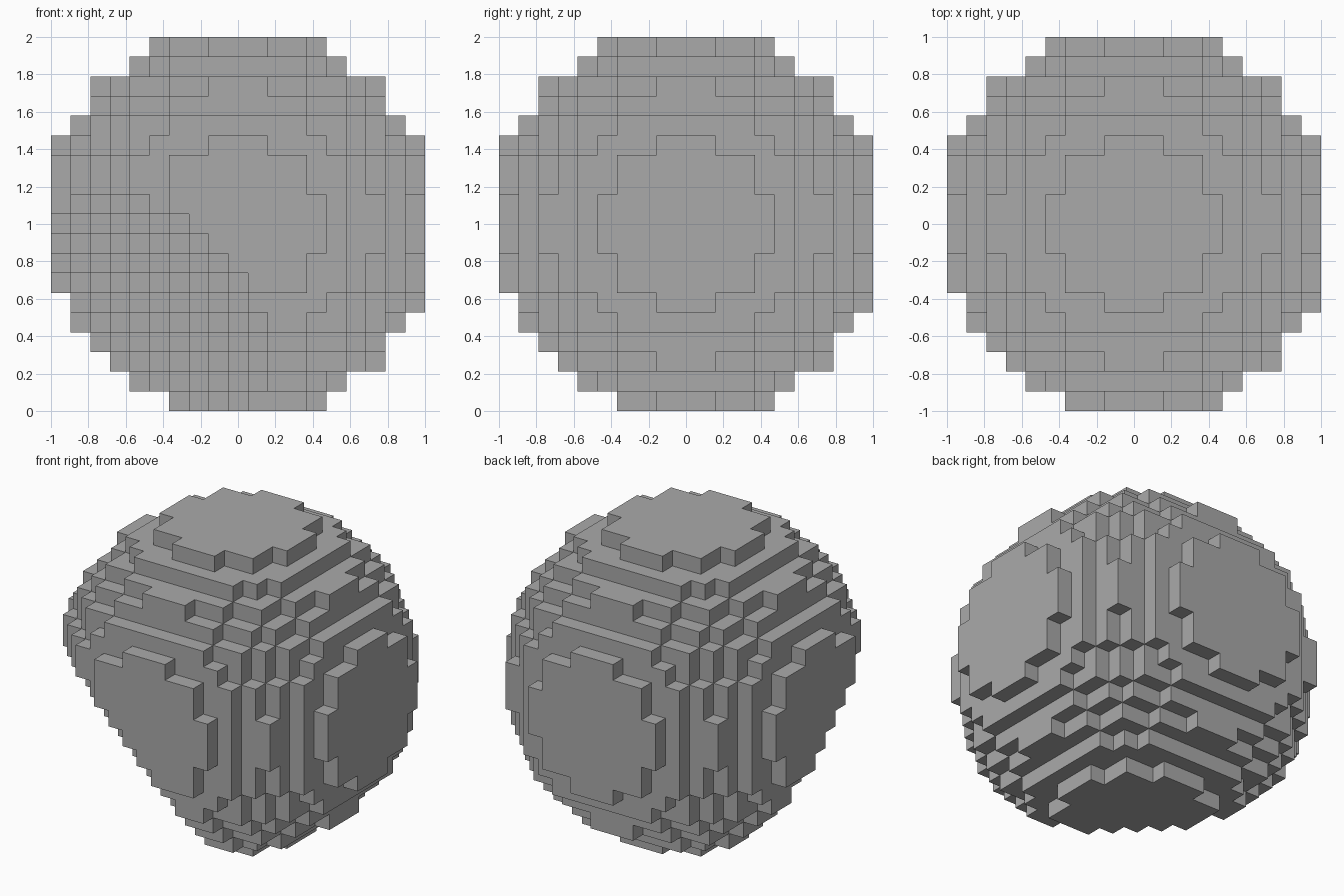
import bpy
import bmesh
from mathutils import Vector

cube = bpy.data.objects.get("Cube")
if cube:
    bpy.data.objects.remove(cube, do_unlink=True)

REACH = 9                      # blocks from the centre block to the rim
SIZE = 2 / (2 * REACH + 1)     # edge length of one block
CUT = -11                      # blocks below this diagonal plane are missing

# Single grey material
grey = bpy.data.materials.new("stone_grey")
grey.use_nodes = True
color = (0.4, 0.4, 0.4, 1)
grey.diffuse_color = color
grey.node_tree.nodes["Principled BSDF"].inputs["Base Color"].default_value = color


def is_filled(cell):
    """Ball of blocks with its lower front corner sliced off."""
    return cell.length_squared < (REACH + 1) ** 2 - 0.5 and sum(cell) > CUT - 0.5


# Block ball: a square face wherever a filled block meets an empty one
bm = bmesh.new()
corners = {}


def corner(point):
    key = tuple(round(2 * c) for c in point)
    if key not in corners:
        corners[key] = bm.verts.new(point * SIZE + Vector((0, 0, 1)))
    return corners[key]


axes = [Vector((1, 0, 0)), Vector((0, 1, 0)), Vector((0, 0, 1))]
span = range(-REACH, REACH + 1)
for cell in (Vector((x, y, z)) for x in span for y in span for z in span):
    if not is_filled(cell):
        continue
    for i, axis in enumerate(axes):
        for sign in (1, -1):
            out = axis * sign
            if is_filled(cell + out):
                continue
            u, v = axes[(i + 1) % 3] / 2, axes[(i + 2) % 3] / 2 * sign
            mid = cell + out / 2
            bm.faces.new([corner(mid + p) for p in (-u - v, u - v, u + v, v - u)])

mesh = bpy.data.meshes.new("block_ball")
bm.to_mesh(mesh)
bm.free()
mesh.materials.append(grey)
ball = bpy.data.objects.new("block_ball", mesh)
bpy.context.collection.objects.link(ball)
